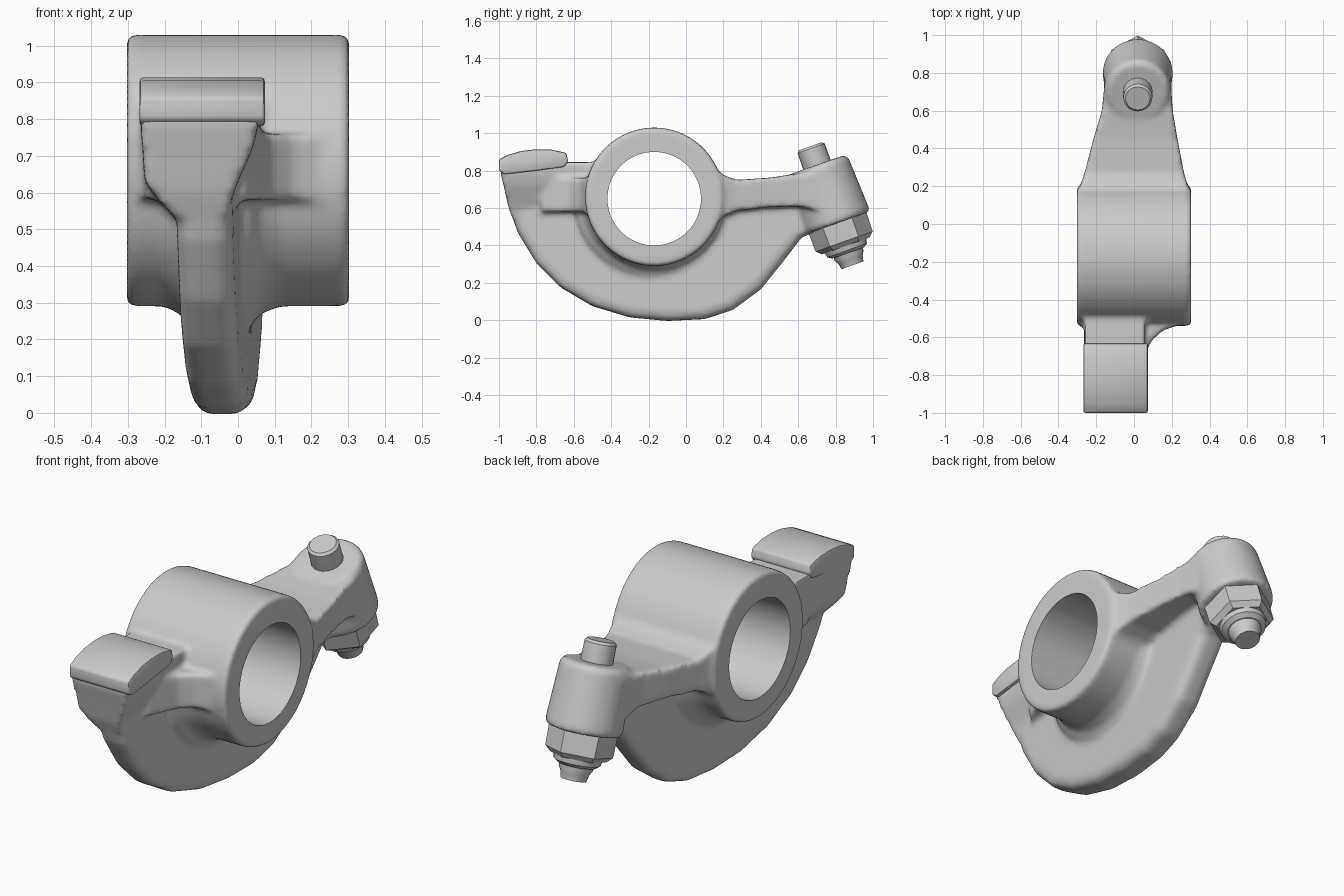
import bpy, bmesh, math
from mathutils import Vector

if "Cube" in bpy.data.objects:
    bpy.data.objects.remove(bpy.data.objects["Cube"])

HUB_Y, HUB_Z = -0.17, 0.66
TILT = math.radians(19.5)
SCREW_TOP = Vector((0.02, 0.665, 0.93))
SCREW_DIR = Vector((0, math.sin(TILT), -math.cos(TILT)))
SIDE = Vector((0, math.cos(TILT), math.sin(TILT)))


def add_loft(bm, sections):
    """Closed solid through equal-length loops of points."""
    loops = [[bm.verts.new(p) for p in s] for s in sections]
    faces = [bm.faces.new(loops[0]), bm.faces.new(loops[-1])]
    n = len(loops[0])
    for a, b in zip(loops, loops[1:]):
        for i in range(n):
            j = (i + 1) % n
            faces.append(bm.faces.new((a[i], a[j], b[j], b[i])))
    bmesh.ops.recalc_face_normals(bm, faces=faces)


def rings(steps, n, origin, axis, u):
    """Circles at (distance along axis, radius)."""
    v = axis.cross(u)
    return [[origin + axis * t + r * (math.cos(k * math.tau / n) * u + math.sin(k * math.tau / n) * v)
             for k in range(n)] for t, r in steps]


def finish(name, bm):
    me = bpy.data.meshes.new(name)
    bm.to_mesh(me)
    bm.free()
    ob = bpy.data.objects.new(name, me)
    bpy.context.collection.objects.link(ob)
    return ob


def bake(ob):
    """Replace the mesh by its modified result."""
    dg = bpy.context.evaluated_depsgraph_get()
    me = bpy.data.meshes.new_from_object(ob.evaluated_get(dg))
    ob.modifiers.clear()
    ob.data = me


def smooth(ob, angle):
    bpy.ops.object.select_all(action='DESELECT')
    ob.select_set(True)
    bpy.context.view_layer.objects.active = ob
    bpy.ops.object.shade_smooth_by_angle(angle=math.radians(angle))


X, Y = Vector((1, 0, 0)), Vector((0, 1, 0))
hub_c = Vector((0, HUB_Y, HUB_Z))
bm = bmesh.new()

# Hub barrel
add_loft(bm, rings([(-0.303, 0.36), (-0.29, 0.37), (0.29, 0.37), (0.303, 0.36)], 72, hub_c, X, Y))

# Crescent web, leaning sideways from front to back
web = [(-0.975, 0.78), (-0.955, 0.63), (-0.90, 0.47), (-0.80, 0.305), (-0.67, 0.175), (-0.5, 0.075),
       (-0.3, 0.015), (-0.1, -0.004), (0.1, 0.006), (0.25, 0.055), (0.4, 0.165), (0.52, 0.315),
       (0.62, 0.445), (0.75, 0.49), (0.75, 0.68), (0.3, 0.68), (-0.17, 0.7), (-0.6, 0.78)]
mid = Vector((-0.17, 0.5))


def web_loop(offset, inset):
    out = []
    for y, z in web:
        d = (mid - Vector((y, z))).normalized() * inset
        out.append((-0.04 + 0.06 * y + offset, y + d.x, z + d.y))
    return out


add_loft(bm, [web_loop(-0.073, 0.05), web_loop(-0.062, 0.015), web_loop(-0.035, 0),
              web_loop(0.04, 0), web_loop(0.067, 0.015), web_loop(0.08, 0.05)])

# Fillet collar where the web meets the hub
collar = [(0.15, 0.33), (0.13, 0.365), (0.06, 0.39), (0.03, 0.43),
          (-0.12, 0.43), (-0.16, 0.39), (-0.21, 0.365), (-0.23, 0.33)]
add_loft(bm, [[(x, HUB_Y + r * math.cos(a), HUB_Z + r * math.sin(a)) for x, r in collar]
              for a in (math.radians(175 + 190 * k / 40) for k in range(41))])

# Rear arm plate
arm = [(0.05, -0.29, 0.29, 0.42, 0.9), (0.14, -0.29, 0.29, 0.49, 0.83), (0.2, -0.285, 0.285, 0.555, 0.775),
       (0.27, -0.262, 0.265, 0.585, 0.75), (0.45, -0.215, 0.23, 0.605, 0.762),
       (0.6, -0.17, 0.205, 0.61, 0.785), (0.75, -0.155, 0.195, 0.58, 0.8)]
add_loft(bm, [[(l, y, b), (r, y, b), (r, y, t), (l, y, t)] for y, l, r, b, t in arm])

# Tilted boss
add_loft(bm, rings([(0.105, 0.155), (0.125, 0.172), (0.41, 0.186), (0.435, 0.182)], 48, SCREW_TOP, SCREW_DIR, SIDE))

# Front neck below the pad
neck = [(0.53, -0.17, -0.03, -0.92), (0.59, -0.225, -0.015, -0.945), (0.63, -0.255, 0.0, -0.955),
        (0.72, -0.26, 0.04, -0.975), (0.78, -0.265, 0.055, -0.99), (0.845, -0.26, 0.06, -0.99)]
add_loft(bm, [[(l, f, z), (r, f, z), (r, -0.45, z), (l, -0.45, z)] for z, l, r, f in neck])

# Flare from the neck into the hub
flare = [(-0.3, -0.51), (-0.26, -0.56), (-0.245, -0.66), (0.02, -0.78), (0.06, -0.69),
         (0.09, -0.62), (0.15, -0.565), (0.26, -0.525), (0.25, -0.45), (-0.28, -0.45)]
add_loft(bm, [[(x, y, z) for x, y in flare] for z in (0.58, 0.76)])

body = finish("rocker_body", bm)
m = body.modifiers.new("fuse", 'REMESH')
m.mode, m.voxel_size = 'VOXEL', 0.013
m = body.modifiers.new("soften", 'SMOOTH')
m.factor, m.iterations = 0.5, 9
m = body.modifiers.new("reduce", 'DECIMATE')
m.ratio = 0.4
bake(body)

# Shaft bore
bm = bmesh.new()
add_loft(bm, rings([(-0.5, 0.25), (0.5, 0.25)], 64, hub_c - Vector((0, 0, 0.01)), X, Y))
cutter = finish("bore_cutter", bm)
cutter.hide_render = True
m = body.modifiers.new("bore", 'BOOLEAN')
m.operation, m.object, m.solver = 'DIFFERENCE', cutter, 'EXACT'
bake(body)
bpy.data.objects.remove(cutter)
smooth(body, 40)

# Contact pad with curved top
pad_profile = [(-1.0, 0.8), (-1.0, 0.86), (-0.95, 0.885), (-0.88, 0.905), (-0.8, 0.914), (-0.72, 0.912),
               (-0.64, 0.895), (-0.63, 0.85), (-0.65, 0.82), (-0.8, 0.8), (-0.97, 0.78)]
bm = bmesh.new()
add_loft(bm, [[(x, y, z) for y, z in pad_profile] for x in (-0.268, 0.073)])
pad = finish("contact_pad", bm)
m = pad.modifiers.new("edge", 'BEVEL')
m.width, m.segments = 0.01, 2
bake(pad)
smooth(pad, 40)

# Adjusting screw, lock nut
for name, steps, n in (
        ("adjusting_screw", [(0, 0.065), (0.012, 0.077), (0.62, 0.082), (0.645, 0.068), (0.675, 0.062)], 20),
        ("nut_collar", [(0.55, 0.12), (0.59, 0.112), (0.605, 0.09)], 24),
        ("lock_nut", [(0.42, 0.165), (0.54, 0.162), (0.565, 0.135)], 6)):
    bm = bmesh.new()
    add_loft(bm, rings(steps, n, SCREW_TOP, SCREW_DIR, SIDE))
    smooth(finish(name, bm), 30)
